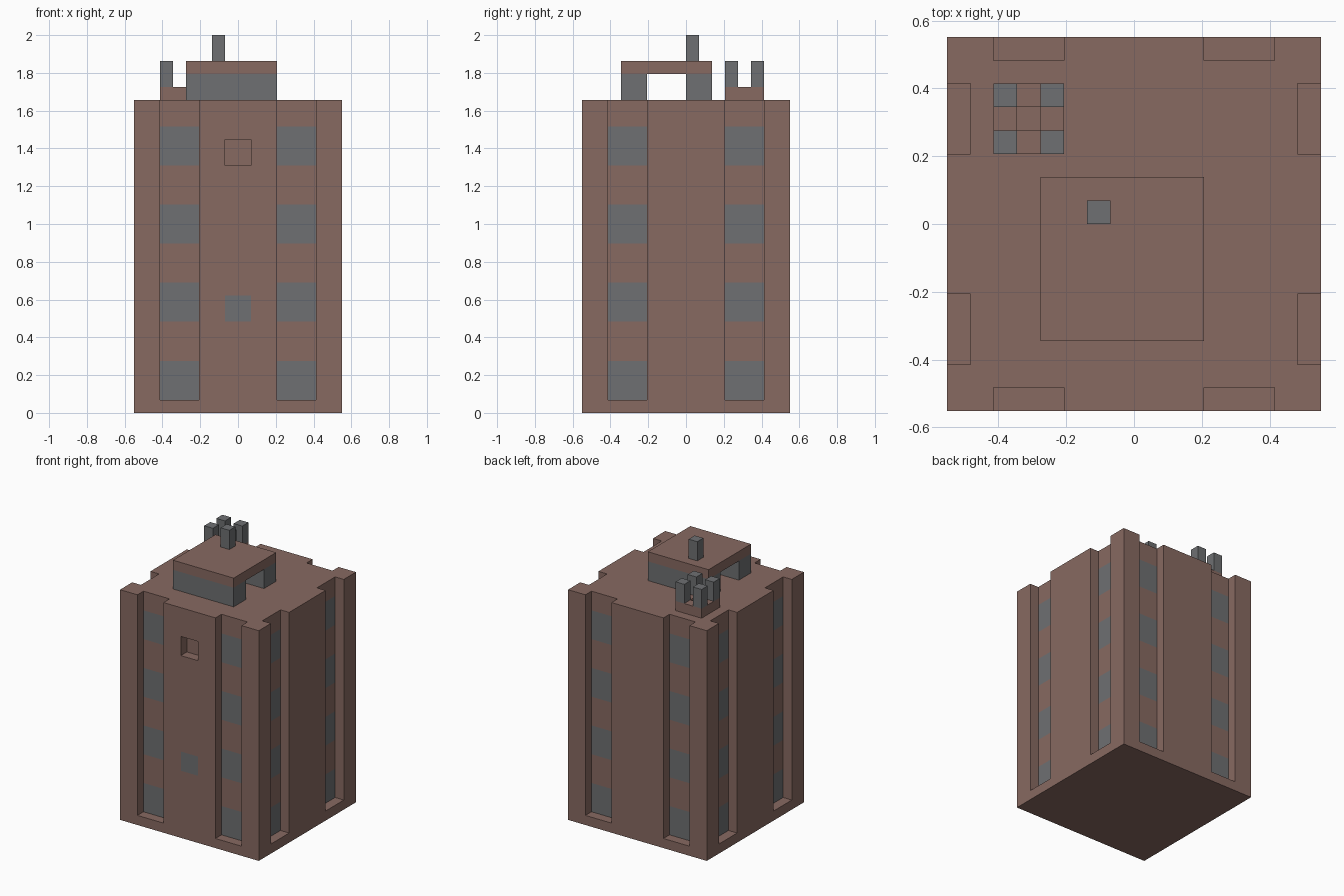
import bpy, bmesh
from mathutils import Vector

U = 2 / 29  # one block of the model's grid

if "Cube" in bpy.data.objects:
    bpy.data.objects.remove(bpy.data.objects["Cube"], do_unlink=True)


def material(name, rgb):
    m = bpy.data.materials.new(name)
    m.use_nodes = True
    m.diffuse_color = (*rgb, 1)
    m.node_tree.nodes["Principled BSDF"].inputs["Base Color"].default_value = (*rgb, 1)
    return m


brick = material("brown_brick", (0.245, 0.142, 0.120))
grey = material("slate_grey", (0.156, 0.162, 0.168))


def box(name, x, y, z, mat):
    """Box from (low, high) ranges given in blocks."""
    bm = bmesh.new()
    bmesh.ops.create_cube(bm, size=1)
    for v in bm.verts:
        v.co = Vector([r[0 if c < 0 else 1] * U for r, c in zip((x, y, z), v.co)])
    mesh = bpy.data.meshes.new(name)
    bm.to_mesh(mesh)
    bm.free()
    obj = bpy.data.objects.new(name, mesh)
    bpy.context.collection.objects.link(obj)
    mesh.materials.append(mat)
    return obj


def carve(obj, *ranges):
    """Cut a box out of an object."""
    cutter = box("cutter", *ranges, brick)
    cutter.hide_render = True
    mod = obj.modifiers.new("cut", "BOOLEAN")
    mod.operation, mod.solver, mod.object = "DIFFERENCE", "EXACT", cutter
    bpy.context.view_layer.objects.active = obj
    bpy.ops.object.modifier_apply(modifier=mod.name)
    bpy.data.objects.remove(cutter, do_unlink=True)


# Tower with two tall slots on each side and a niche at the front
tower = box("tower", (-8, 8), (-8, 8), (0, 24), brick)
tower.data.materials.append(grey)
for span in ((-6, -3), (3, 6)):
    for depth in ((-9, -7), (7, 9)):
        carve(tower, span, depth, (1, 25))
        carve(tower, depth, span, (1, 25))
carve(tower, (-1, 1), (-9, -7), (19, 21))

# Windows in the slot backs and the front panel, cut into the wall faces
bm = bmesh.new()
bm.from_mesh(tower.data)


def slice_faces(faces, co, no):
    geom = set(faces)
    for f in faces:
        geom.update(f.edges, f.verts)
    bmesh.ops.bisect_plane(bm, geom=list(geom), plane_co=Vector(co) * U, plane_no=no)


def is_slot_back(f):
    c = f.calc_center_median() / U
    flat, side = (c.x, c.y) if abs(f.normal.x) > 0.9 else (c.y, c.x)
    return abs(f.normal.z) < 0.1 and abs(abs(flat) - 7) < 0.1 and 3 < abs(side) < 6


def is_front(f):
    return f.normal.y < -0.9 and f.calc_center_median().y < -7.9 * U


for z in (4, 7, 10, 13, 16, 19, 22):
    slice_faces([f for f in bm.faces if is_slot_back(f)], (0, 0, z), (0, 0, 1))
for z in (7, 9):
    slice_faces([f for f in bm.faces if is_front(f)], (0, 0, z), (0, 0, 1))
for x in (-1, 1):
    row = [f for f in bm.faces if is_front(f) and 7 < f.calc_center_median().z / U < 9
           and max(v.co.z for v in f.verts) < 9.1 * U]
    slice_faces(row, (x, 0, 0), (1, 0, 0))
for f in bm.faces:
    c = f.calc_center_median() / U
    window = is_slot_back(f) and (c.z - 1) % 6 < 3
    panel = (is_front(f) and abs(c.x) < 1 and 7 < c.z < 9
             and max(abs(v.co.x) for v in f.verts) < 1.1 * U)
    f.material_index = 1 if window or panel else 0
bm.to_mesh(tower.data)
bm.free()

# Roof shelter: two walls under a slab, with a mast
box("shelter_front_wall", (-4, 3), (-5, -3), (24, 26), grey)
box("shelter_back_wall", (-4, 3), (0, 2), (24, 26), grey)
box("shelter_roof", (-4, 3), (-5, 2), (26, 27), brick)
box("mast", (-2, -1), (0, 1), (27, 29), grey)

# Chimney: hollow base with four corner flues
base = box("chimney_base", (-6, -3), (3, 6), (24, 25), brick)
carve(base, (-5, -4), (4, 5), (23, 26))
for x in (-6, -4):
    for y in (3, 5):
        box("chimney_flue", (x, x + 1), (y, y + 1), (25, 27), grey)
